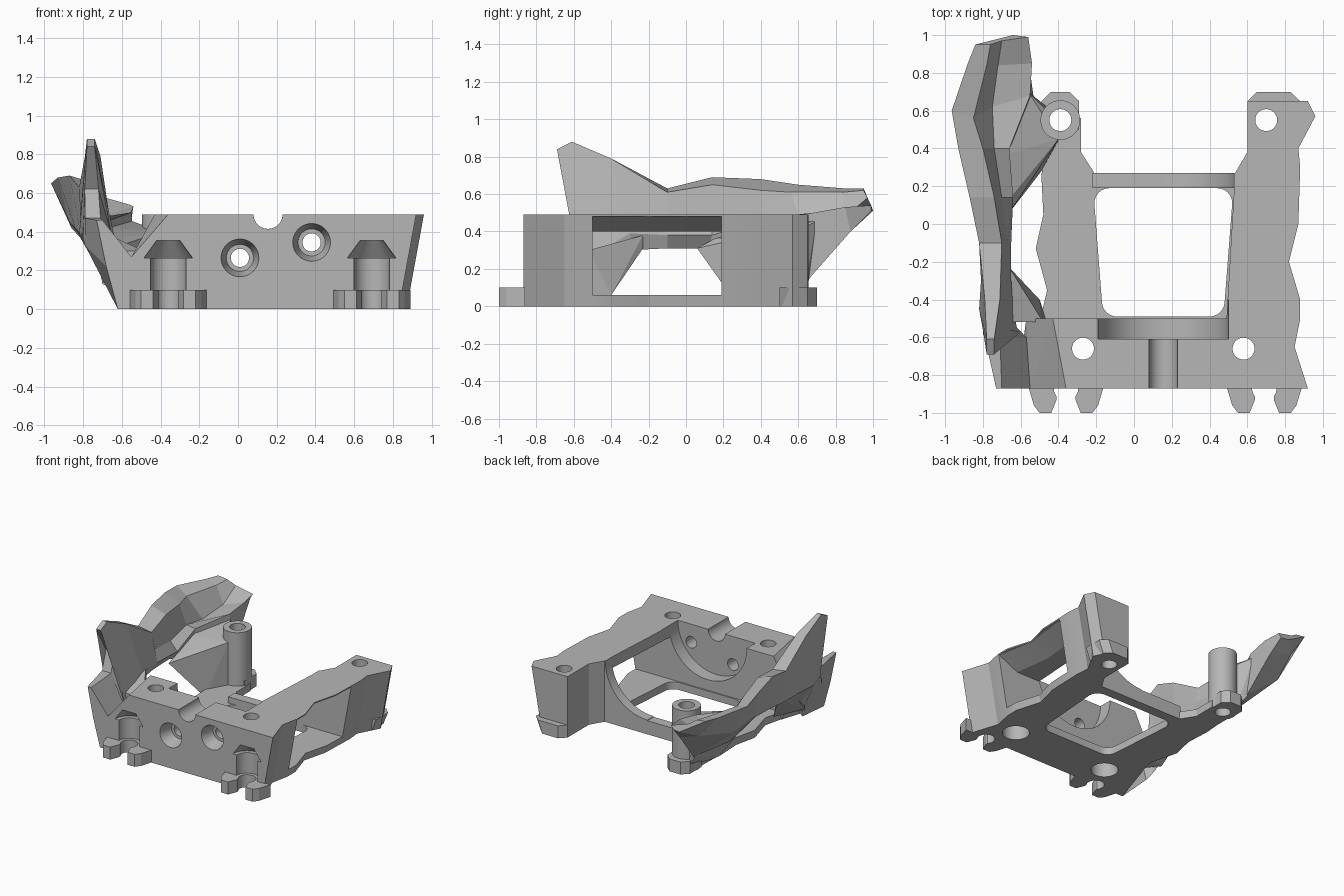
import bpy, bmesh, math
from mathutils import Vector, Matrix

if "Cube" in bpy.data.objects:
    bpy.data.objects.remove(bpy.data.objects["Cube"])

grey = bpy.data.materials.new("plain grey")
grey.use_nodes = True
COLOUR = (0.47, 0.47, 0.47, 1)
grey.diffuse_color = COLOUR
grey.node_tree.nodes["Principled BSDF"].inputs["Base Color"].default_value = COLOUR


def finish(name, bm):
    bmesh.ops.recalc_face_normals(bm, faces=bm.faces)
    me = bpy.data.meshes.new(name)
    bm.to_mesh(me)
    bm.free()
    me.materials.append(grey)
    ob = bpy.data.objects.new(name, me)
    bpy.context.collection.objects.link(ob)
    return ob


def loft(name, rings):
    """Join equal rings of points and cap both ends."""
    bm = bmesh.new()
    vs = [[bm.verts.new(p) for p in r] for r in rings]
    n = len(vs[0])
    for a, b in zip(vs, vs[1:]):
        for i in range(n):
            j = (i + 1) % n
            bm.faces.new((a[i], a[j], b[j], b[i]))
    bm.faces.new(vs[0][::-1])
    bm.faces.new(vs[-1])
    return finish(name, bm)


def prism(name, outline, z0, z1, taper=0):
    """Upright prism; the outer right edge may lean in at the bottom."""
    low = [(x - (taper if x > 0.8 else 0), y, z0) for x, y in outline]
    return loft(name, [low, [(x, y, z1) for x, y in outline]])


def hull(name, points):
    bm = bmesh.new()
    for p in points:
        bm.verts.new(p)
    res = bmesh.ops.convex_hull(bm, input=bm.verts)
    junk = {g for g in res["geom_interior"] if isinstance(g, bmesh.types.BMVert)}
    bmesh.ops.delete(bm, geom=list(junk), context='VERTS')
    return finish(name, bm)


def cone(name, start, end, r1, r2=None, n=40):
    a, b = Vector(start), Vector(end)
    bm = bmesh.new()
    turn = (b - a).to_track_quat('Z', 'Y').to_matrix().to_4x4()
    bmesh.ops.create_cone(bm, cap_ends=True, segments=n, radius1=r1,
                          radius2=r1 if r2 is None else r2, depth=(b - a).length,
                          matrix=Matrix.Translation((a + b) / 2) @ turn)
    return finish(name, bm)


def box(name, x0, x1, y0, y1, z0, z1):
    return prism(name, [(x0, y0), (x1, y0), (x1, y1), (x0, y1)], z0, z1)


def cut(ob, cutters):
    """Subtract the cutters and bake the result."""
    for c in cutters:
        m = ob.modifiers.new("cut", 'BOOLEAN')
        m.operation, m.solver, m.object = 'DIFFERENCE', 'EXACT', c
    dg = bpy.context.evaluated_depsgraph_get()
    dg.update()
    me = bpy.data.meshes.new_from_object(ob.evaluated_get(dg))
    ob.modifiers.clear()
    ob.data = me


FRONT, AXIS_X, TOP = -0.87, 0.155, 0.49
FORKS = (-0.36, 0.69)

# Cutters
cutters = []


def tool(ob):
    ob.hide_render = True
    cutters.append(ob)
    return ob


motor = tool(cone("motor_pocket_cutter", (AXIS_X, -0.61, TOP), (AXIS_X, -0.4, TOP), 0.345, n=64))
bore = tool(cone("bore_cutter", (AXIS_X, -0.49, TOP), (AXIS_X, 0.4, TOP), 0.375, n=64))
groove = tool(cone("shaft_groove_cutter", (AXIS_X, -1, TOP), (AXIS_X, -0.55, TOP), 0.075))
window = tool(box("window_cutter", 0.3, 1.2, -0.5, 0.19, 0.06, 0.4))
undercut = tool(hull("bridge_undercut_cutter", [
    (0.87, -0.5, 0.48), (0.815, -0.2, 0.48), (0.86, 0.19, 0.48), (0.68, -0.5, 0.39), (0.64, -0.2, 0.39),
    (0.68, 0.19, 0.39)] + [(1.2, y, z) for y in (-0.5, 0.19) for z in (0.39, 0.48)]))
screws, niches, slots, posts = [], [], [], []
for x, z in ((0.01, 0.265), (0.38, 0.345)):
    screws += [tool(cone("screw_cutter", (x, -1, z), (x, -0.4, z), 0.047)),
               tool(cone("screw_head_cutter", (x, -0.9, z), (x, -0.76, z), 0.105, 0.07))]
for x in (-0.27, 0.58):
    screws += [tool(cone("bolt_cutter", (x, -0.66, -0.1), (x, -0.66, 0.6), 0.058)),
               tool(cone("bolt_head_cutter", (x, -0.66, -0.1), (x, -0.66, 0.25), 0.1))]
for x in FORKS:
    niches += [tool(cone("niche_cutter", (x, FRONT, 0.1), (x, FRONT, 0.28), 0.092)),
               tool(cone("niche_roof_cutter", (x, FRONT, 0.265), (x, FRONT, 0.355), 0.125, 0.06))]
    slots += [tool(cone("slot_round_cutter", (x, FRONT, -0.1), (x, FRONT, 0.15), 0.065)),
              tool(prism("slot_cutter", [(x - 0.05, FRONT), (x - 0.05, -0.93), (x - 0.09, -1.03),
                                         (x + 0.09, -1.03), (x + 0.05, -0.93), (x + 0.05, FRONT)], -0.1, 0.15))]
for x in (-0.39, 0.7):
    posts.append(tool(cone("post_hole_cutter", (x, 0.55, -0.1), (x, 0.55, 0.7), 0.058)))

# Rounded tapered floor opening
corners = [(0.4, -0.41, 270), (0.44, 0.11, 0), (-0.13, 0.11, 90), (-0.09, -0.41, 180)]
rounded = [(x + 0.08 * math.cos(math.radians(a + t)), y + 0.08 * math.sin(math.radians(a + t)))
           for x, y, a in corners for t in range(0, 91, 15)]
opening = tool(prism("opening_cutter", rounded, -0.1, 0.3))

# Front block with the left-hand rail and rear post
body = prism("front_block_and_side_rail", [
    (-0.36, FRONT), (0.92, FRONT), (0.85, -0.65), (0.88, -0.5), (0.88, -0.4), (0.82, -0.2),
    (0.87, 0), (0.88, 0.3), (0.87, 0.4), (0.96, 0.57), (0.92, 0.65), (0.6, 0.65),
    (0.6, 0.38), (0.535, 0.27), (0.49, -0.5), (-0.43, -0.5)], 0, TOP, taper=0.09)
cut(body, [motor, groove, window, undercut, posts[1]] + screws + niches + slots)

# Sloping shoulder that joins the block to the wing
shoulder = hull("block_shoulder", [
    (-0.62, FRONT, 0), (-0.55, FRONT, 0.27), (-0.36, FRONT, TOP), (-0.33, FRONT, 0),
    (-0.5, -0.5, 0), (-0.57, -0.5, 0.2), (-0.43, -0.5, TOP), (-0.33, -0.5, 0)])
cut(shoulder, niches[:2] + slots[:2] + screws[4:6])

# Floor plate
plate = prism("floor_plate", [
    (-0.5, -0.52), (0.55, -0.52), (0.6, 0.27), (-0.21, 0.27), (-0.28, 0.38), (-0.28, 0.56),
    (-0.48, 0.56), (-0.48, 0.38), (-0.49, 0.25), (-0.48, 0.05), (-0.52, -0.13), (-0.46, -0.35)],
    0, 0.06)
cut(plate, [opening, posts[0]])

# Rear crossbar and curved gusset
box("rear_crossbar", -0.22, AXIS_X, 0.19, 0.27, 0, 0.11)
gusset = box("rear_gusset", AXIS_X, 0.57, 0.19, 0.27, 0, TOP)
cut(gusset, [bore])

# Rear post on the wing side
post = cone("rear_post", (-0.39, 0.55, 0), (-0.39, 0.55, TOP), 0.105)
cut(post, [posts[0]])

# Rear feet
for x0, x1, hole in ((-0.49, -0.29, posts[0]), (0.6, 0.88, posts[1])):
    foot = prism("rear_foot", [(x0, 0.5), (x1, 0.5), (x1, 0.65), (x1 - 0.05, 0.7),
                               (x0 + 0.05, 0.7), (x0, 0.65)], 0, 0.1, taper=0.04)
    cut(foot, [hole])

# Front forked feet
for i, x in enumerate(FORKS):
    fork = prism("front_fork", [(x - 0.2, FRONT + 0.01), (x - 0.17, -0.96), (x - 0.14, -1),
                                (x + 0.14, -1), (x + 0.17, -0.96), (x + 0.2, FRONT + 0.01)], 0, 0.1)
    cut(fork, slots[2 * i:2 * i + 2])

# Wing front: rings run lower edge, outer bend, outer crest, inner crest, inner foot
loft("wing_front", [
    [(-0.62, FRONT, 0), (-0.68, FRONT, 0.22), (-0.73, FRONT, 0.46), (-0.7, FRONT, 0.46), (-0.55, FRONT, 0.27)],
    [(-0.62, -0.6, 0.02), (-0.79, -0.6, 0.33), (-0.79, -0.6, 0.47), (-0.71, -0.6, 0.47), (-0.57, -0.6, 0.2)],
    [(-0.63, -0.57, 0.04), (-0.8, -0.58, 0.37), (-0.79, -0.55, 0.62), (-0.72, -0.55, 0.62), (-0.6, -0.57, 0.2)],
    [(-0.64, -0.55, 0.06), (-0.8, -0.56, 0.4), (-0.78, -0.69, 0.84), (-0.74, -0.69, 0.84), (-0.62, -0.55, 0.2)],
    [(-0.66, -0.45, 0.15), (-0.82, -0.45, 0.38), (-0.78, -0.61, 0.88), (-0.74, -0.61, 0.88), (-0.64, -0.45, 0.3)],
    [(-0.67, -0.3, 0.3), (-0.81, -0.3, 0.38), (-0.79, -0.4, 0.79), (-0.71, -0.4, 0.79), (-0.65, -0.3, 0.39)],
    [(-0.69, -0.1, 0.31), (-0.81, -0.1, 0.38), (-0.82, -0.1, 0.63), (-0.7, -0.1, 0.61), (-0.65, -0.1, 0.38)]])
# Wing rear: the same, with a scooped valley before the inner ridge
loft("wing_rear", [
    [(-0.69, -0.1, 0.31), (-0.81, -0.1, 0.38), (-0.82, -0.1, 0.63), (-0.7, -0.1, 0.61), (-0.67, -0.1, 0.48), (-0.65, -0.1, 0.38)],
    [(-0.7, 0.12, 0.31), (-0.84, 0.14, 0.42), (-0.87, 0.14, 0.69), (-0.74, 0.14, 0.65), (-0.7, 0.14, 0.45), (-0.64, 0.14, 0.38)],
    [(-0.68, 0.4, 0.22), (-0.87, 0.4, 0.45), (-0.93, 0.4, 0.68), (-0.8, 0.4, 0.62), (-0.74, 0.4, 0.47), (-0.66, 0.4, 0.46)],
    [(-0.53, 0.66, 0.15), (-0.86, 0.62, 0.42), (-0.965, 0.6, 0.65), (-0.85, 0.56, 0.61), (-0.75, 0.62, 0.43), (-0.55, 0.68, 0.5)],
    [(-0.56, 0.88, 0.4), (-0.75, 0.9, 0.47), (-0.88, 0.85, 0.63), (-0.78, 0.84, 0.61), (-0.72, 0.84, 0.47), (-0.54, 0.85, 0.53)],
    [(-0.58, 0.99, 0.51), (-0.64, 1, 0.51), (-0.84, 0.95, 0.63), (-0.76, 0.95, 0.62), (-0.7, 0.97, 0.58), (-0.56, 0.99, 0.54)]])

# Webs that carry the wing
arm = hull("wing_rear_arm", [
    (-0.66, 0.06, 0.31), (-0.645, 0.15, 0.36), (-0.49, 0.28, 0), (-0.67, 0.37, 0.42),
    (-0.54, 0.66, 0.15), (-0.56, 0.7, 0.46), (-0.4, 0.44, 0.01), (-0.4, 0.45, 0.4),
    (-0.46, 0.62, 0.03), (-0.46, 0.6, 0.4)])
cut(arm, [posts[0]])
hull("wing_front_strut", [
    (-0.66, -0.23, 0.31), (-0.66, -0.23, 0.38), (-0.74, -0.3, 0.34), (-0.7, -0.52, 0.13),
    (-0.46, -0.52, 0.02), (-0.48, -0.52, 0.3), (-0.5, -0.4, 0.06), (-0.64, -0.52, 0.3)])

for c in cutters:
    bpy.data.objects.remove(c)

# Smooth the round walls, keep the facets crisp
for ob in bpy.context.scene.objects:
    if ob.type == 'MESH' and ob.name.startswith(("front_block", "rear_post", "floor", "rear_gusset")):
        bpy.ops.object.select_all(action='DESELECT')
        ob.select_set(True)
        bpy.context.view_layer.objects.active = ob
        bpy.ops.object.shade_smooth_by_angle(angle=math.radians(20))
